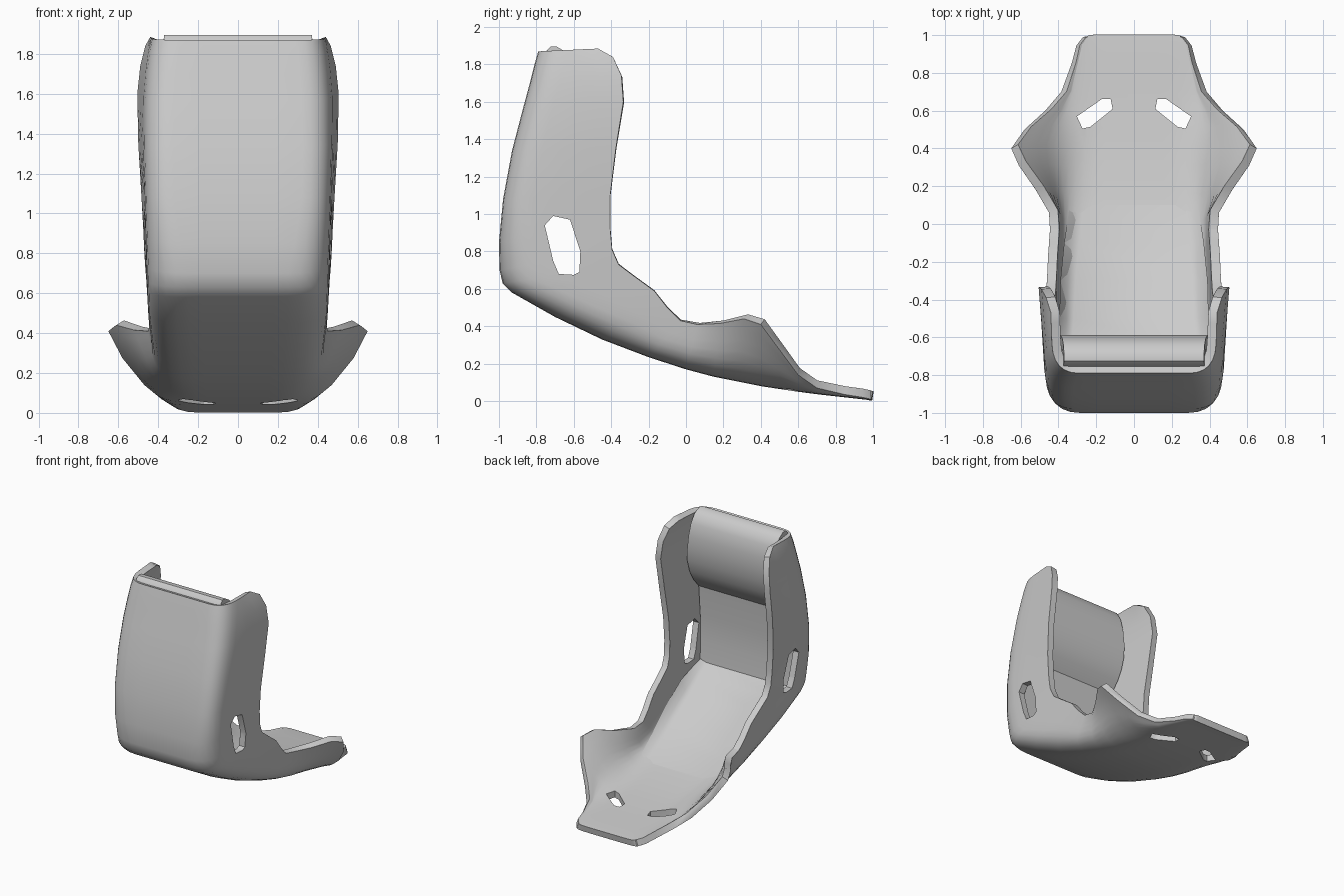
import bpy, bmesh, math
from mathutils import Vector, Matrix

cube = bpy.data.objects.get("Cube")
if cube:
    bpy.data.objects.remove(cube)

grey = bpy.data.materials.new("plain grey")
grey.use_nodes = True
grey.diffuse_color = (0.6, 0.6, 0.6, 1)
grey.node_tree.nodes["Principled BSDF"].inputs["Base Color"].default_value = (0.6, 0.6, 0.6, 1)


def make_object(name, bm):
    mesh = bpy.data.meshes.new(name)
    bm.to_mesh(mesh)
    bm.free()
    mesh.materials.append(grey)
    ob = bpy.data.objects.new(name, mesh)
    bpy.context.collection.objects.link(ob)
    return ob


def activate(ob):
    bpy.ops.object.select_all(action='DESELECT')
    ob.select_set(True)
    bpy.context.view_layer.objects.active = ob


def loft(name, rings):
    """Closed solid through matching rings of points."""
    bm = bmesh.new()
    loops = [[bm.verts.new(p) for p in ring] for ring in rings]
    for a, b in zip(loops, loops[1:]):
        for i in range(len(a)):
            j = (i + 1) % len(a)
            bm.faces.new((a[i], a[j], b[j], b[i]))
    bm.faces.new(loops[0])
    bm.faces.new(loops[-1])
    bmesh.ops.recalc_face_normals(bm, faces=bm.faces)
    return make_object(name, bm)


# Shell stations: spine y, z, half width, then rim x, y, z
stations = [
    (-.79, 1.87, .43, .44, -.47, 1.885), (-.81, 1.80, .44, .465, -.39, 1.84),
    (-.835, 1.7, .45, .49, -.345, 1.74), (-.87, 1.57, .46, .505, -.335, 1.6),
    (-.93, 1.34, .465, .5, -.375, 1.35), (-.978, 1.08, .46, .485, -.405, 1.1),
    (-1, .85, .455, .475, -.405, .92), (-.997, .7, .45, .47, -.395, .81),
    (-.98, .63, .45, .465, -.36, .73), (-.93, .58, .45, .46, -.28, .67),
    (-.7, .45, .445, .455, -.17, .59), (-.45, .33, .43, .45, -.1, .5),
    (-.2, .235, .415, .445, -.03, .43), (0, .17, .41, .45, .06, .41),
    (.15, .13, .40, .52, .18, .415), (.3, .1, .39, .61, .31, .44),
    (.4, .08, .38, .65, .4, .41), (.5, .065, .37, .58, .5, .275),
    (.6, .05, .36, .47, .6, .14), (.7, .037, .33, .385, .7, .07),
    (.85, .02, .3, .33, .85, .035), (.96, .008, .27, .305, .945, .02),
    (.995, .002, .24, .27, .99, .01),
]


def half_section(y, z, w, rx, ry, rz):
    """Flat floor, rounded corner, then a wall reaching the rim."""
    corner, rim = Vector((w, y, z)), Vector((rx, ry, rz))
    wall = rim - corner
    radius = min(.45 * w, max(.14, min(.2, .14 + .2 * (1 - z))))
    start = Vector((w - radius, y, z))
    end = corner + wall * min(.5, (radius + .02) / max(wall.length, .01))
    pts = [Vector((w * .4, y, z)), start]
    for i in range(1, 7):
        t = i / 6
        pts.append(start * (1 - t) ** 2 + corner * 2 * t * (1 - t) + end * t * t)
    return pts + [end.lerp(rim, t) for t in (.33, .67, 1)]


bm = bmesh.new()
rows = []
for s in stations:
    half = half_section(*s)
    full = [Vector((-p.x, p.y, p.z)) for p in reversed(half)] + half
    rows.append([bm.verts.new(p) for p in full])
for a, b in zip(rows, rows[1:]):
    for i in range(len(a) - 1):
        bm.faces.new((a[i], a[i + 1], b[i + 1], b[i]))
bm.normal_update()
bm.faces.ensure_lookup_table()
if bm.faces[len(rows[0]) // 2 - 1].normal.y > 0:
    bmesh.ops.reverse_faces(bm, faces=bm.faces)
shell = make_object("seat_shell", bm)

activate(shell)
solid = shell.modifiers.new("thickness", 'SOLIDIFY')
solid.thickness = .05
solid.offset = -1
bevel = shell.modifiers.new("soft_rim", 'BEVEL')
bevel.width = .01
bevel.segments = 1
bevel.limit_method = 'ANGLE'
bevel.angle_limit = math.radians(60)
for m in list(shell.modifiers):
    bpy.ops.object.modifier_apply(modifier=m.name)

# Belt openings through the side walls
side_hole = [(-.755, .94), (-.71, .99), (-.62, .97), (-.565, .8),
             (-.57, .69), (-.6, .675), (-.68, .68), (-.71, .75)]
cutters = [loft("side_hole_cutter", [[(x, y, z) for y, z in side_hole] for x in (-1, 1)])]

# Slanted slots near the far end, mirrored
slot = [(-.11, .02), (-.07, .045), (.09, .04), (.1, -.03), (.06, -.045), (-.09, -.03)]
turn = Matrix.Rotation(math.radians(-33), 3, 'Z')
for side in (-1, 1):
    pts = [turn @ Vector((u, v, 0)) + Vector((.205, .585, 0)) for u, v in slot]
    cutters.append(loft("slot_cutter", [[(side * p.x, p.y, z) for p in pts] for z in (-.5, .5)]))

for cutter in cutters:
    cutter.hide_render = True
    activate(shell)
    cut = shell.modifiers.new("opening", 'BOOLEAN')
    cut.operation = 'DIFFERENCE'
    cut.solver = 'EXACT'
    cut.object = cutter
    bpy.ops.object.modifier_apply(modifier=cut.name)
    bpy.data.objects.remove(cutter)

# Padded backrest with a rolled upper bulge, slightly narrower at the top
pad_profile = [(-.745, 1.875), (-.725, 1.895), (-.69, 1.895), (-.64, 1.865), (-.605, 1.8),
               (-.588, 1.7), (-.587, 1.6), (-.6, 1.5), (-.63, 1.4), (-.675, 1.32),
               (-.745, 1.24), (-.765, 1), (-.768, .8), (-.75, .58),
               (-.84, .66), (-.88, .75), (-.91, .9), (-.9, 1.1), (-.85, 1.35),
               (-.81, 1.57), (-.768, 1.84)]


def pad_width(z):
    return .41 - .1 * max(0, z - 1.5)


pad = loft("backrest_pad", [[(side * pad_width(z), y, z) for y, z in pad_profile]
                            for side in (-1, 1)])

# Seat cushion: y, top z, bottom z, flat half width, outer half width, edge rise
cushion_stations = [
    (.1, .195, .175, .27, .34, .02), (-.1, .267, .24, .29, .37, .05),
    (-.3, .375, .32, .31, .39, .08), (-.5, .488, .41, .32, .395, .1),
    (-.65, .58, .49, .33, .40, .05), (-.78, .655, .56, .33, .40, .01),
]
cushion_rings = []
for y, top, bottom, flat, outer, rise in cushion_stations:
    right = [(flat, top), ((flat + outer) / 2, top + rise * .3), (outer, top + rise), (flat, bottom)]
    ring = right + [(-x, z) for x, z in reversed(right)]
    cushion_rings.append([(x, y, z) for x, z in ring])
cushion = loft("seat_cushion", cushion_rings)

for ob in (shell, pad, cushion):
    activate(ob)
    bpy.ops.object.shade_smooth_by_angle(angle=math.radians(32))
